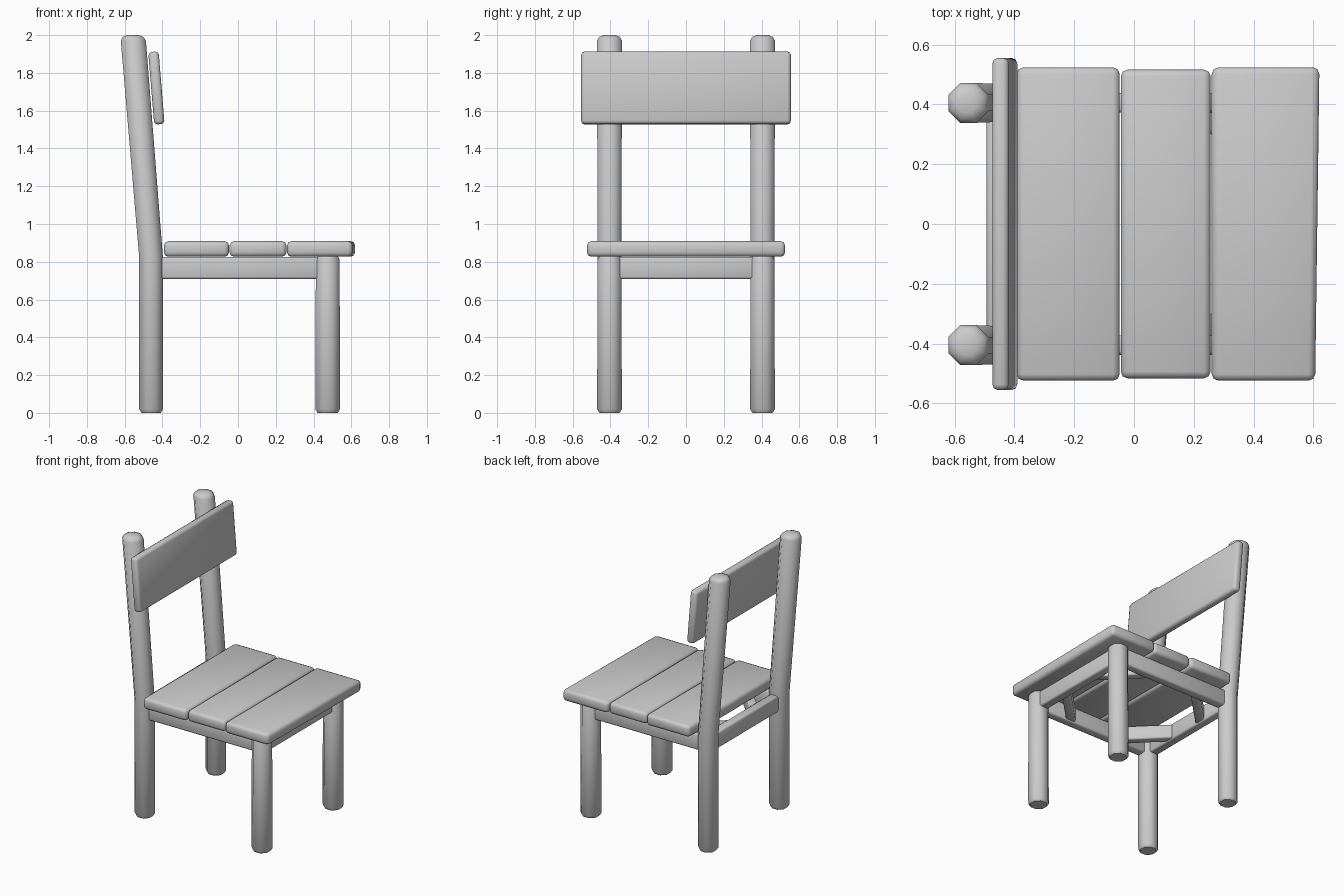
import bpy, bmesh
from math import cos, sin, pi, radians, atan

if "Cube" in bpy.data.objects:
    bpy.data.objects.remove(bpy.data.objects["Cube"])

LEG_Y = 0.405      # leg centre from the middle
BACK_X, FRONT_X = -0.46, 0.475


def finish(name, bm, angle=50):
    bmesh.ops.recalc_face_normals(bm, faces=bm.faces)
    me = bpy.data.meshes.new(name)
    bm.to_mesh(me)
    bm.free()
    ob = bpy.data.objects.new(name, me)
    bpy.context.collection.objects.link(ob)
    bpy.ops.object.select_all(action='DESELECT')
    ob.select_set(True)
    bpy.context.view_layer.objects.active = ob
    bpy.ops.object.shade_smooth_by_angle(angle=radians(angle))
    return ob


def board(name, center, size, bevel=0.018, rot=(0, 0, 0), skew=0.0):
    """Softly bevelled plank; skew widens its +x edge towards +y."""
    bm = bmesh.new()
    bmesh.ops.create_cube(bm, size=1)
    for v in bm.verts:
        v.co = [c * s for c, s in zip(v.co, size)]
        if v.co.x > 0:
            v.co.x += skew * v.co.y / size[1]
    bmesh.ops.bevel(bm, geom=bm.edges[:], offset=bevel, segments=2,
                    profile=0.5, affect='EDGES')
    ob = finish(name, bm)
    ob.location, ob.rotation_euler = center, rot
    return ob


def post(name, y, rings, sides=8):
    """Octagonal post through rings of (x, z, radius)."""
    bm = bmesh.new()
    loops = []
    for x, z, r in rings:
        loops.append([bm.verts.new((x + r * cos(2 * pi * (i + .5) / sides),
                                    y + r * sin(2 * pi * (i + .5) / sides), z))
                      for i in range(sides)])
    for a, b in zip(loops, loops[1:]):
        for i in range(sides):
            j = (i + 1) % sides
            bm.faces.new((a[i], a[j], b[j], b[i]))
    bm.faces.new(loops[0][::-1])
    bm.faces.new(loops[-1])
    return finish(name, bm)


for side, s in (("left", -1), ("right", 1)):
    y = s * LEG_Y
    # back legs, leaning backwards above the seat
    post(f"back_leg_{side}", y, [
        (BACK_X, 0, 0.055), (BACK_X, 0.02, 0.068), (BACK_X, 0.82, 0.068),
        (-0.554, 1.97, 0.072), (-0.556, 1.99, 0.06), (-0.557, 2.0, 0.035)])
    # front legs
    post(f"front_leg_{side}", y, [
        (FRONT_X, 0, 0.058), (FRONT_X, 0.02, 0.071),
        (FRONT_X, 0.81, 0.068), (FRONT_X, 0.83, 0.058)])
    # side rails under the seat
    board(f"side_rail_{side}", (0.007, y, 0.767), (0.86, 0.065, 0.117), 0.012)

# front and back rails
for name, x in (("front_rail", FRONT_X), ("back_rail", BACK_X)):
    board(name, (x, 0, 0.767), (0.065, 0.72, 0.117), 0.012)

# diagonal corner braces
for fx, x in ((-1, BACK_X), (1, FRONT_X)):
    for s in (-1, 1):
        board("corner_brace", (x - fx * 0.14, s * (LEG_Y - 0.14), 0.767),
              (0.06, 0.36, 0.10), 0.01, (0, 0, fx * s * pi / 4))

# seat planks
for name, x0, x1, half, skew in (("rear", -0.392, -0.048, 0.524, 0),
                                 ("middle", -0.044, 0.256, 0.516, 0),
                                 ("front", 0.26, 0.613, 0.524, 0.014)):
    board(f"seat_plank_{name}", ((x0 + x1) / 2, 0, 0.868),
          (x1 - x0, 2 * half, 0.082), 0.022, skew=skew)

# backrest, tilted with the posts
board("backrest", (-0.432, 0, 1.72), (0.055, 1.11, 0.385), 0.018,
      (0, -atan(0.082), 0))
